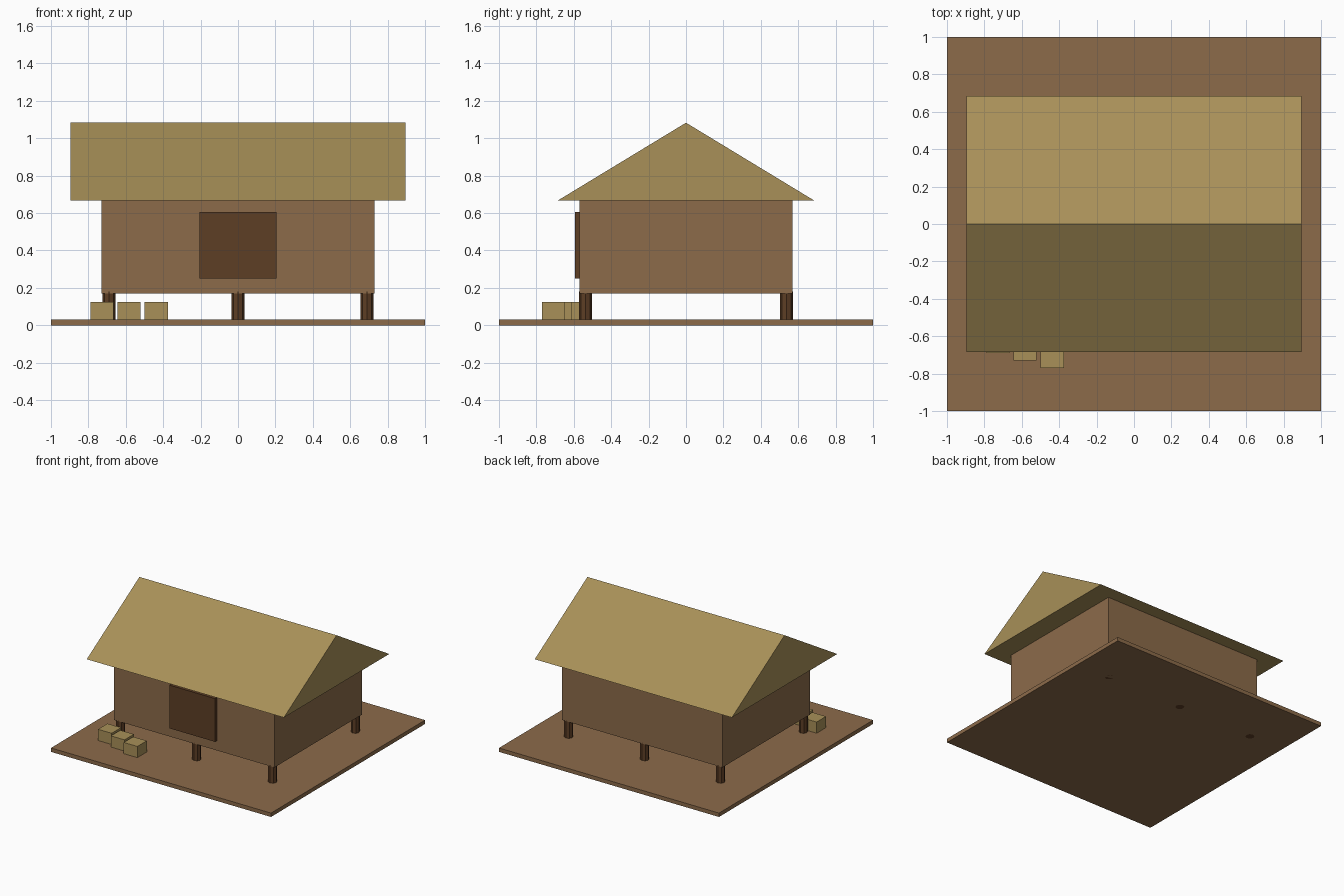
import bpy, bmesh, math

if "Cube" in bpy.data.objects:
    bpy.data.objects.remove(bpy.data.objects["Cube"])


def make_material(name, rgb):
    """Flat colour from 0-255 sRGB values, stored as linear."""
    m = bpy.data.materials.new(name)
    lin = [((c / 255 + 0.055) / 1.055) ** 2.4 for c in rgb]
    m.diffuse_color = (*lin, 1)
    m.use_nodes = True
    m.node_tree.nodes["Principled BSDF"].inputs["Base Color"].default_value = m.diffuse_color
    return m


earth = make_material("earth_brown", (140, 107, 74))
thatch = make_material("straw", (168, 144, 88))
timber = make_material("dark_timber", (93, 62, 37))


def box(name, x, y, z, mat):
    """Box from (low, high) pairs along each axis."""
    bpy.ops.mesh.primitive_cube_add(size=1, location=[sum(p) / 2 for p in (x, y, z)])
    o = bpy.context.object
    o.name = name
    o.scale = [p[1] - p[0] for p in (x, y, z)]
    bpy.ops.object.transform_apply(location=False, rotation=False, scale=True)
    o.data.materials.append(mat)
    return o


# Ground slab, raised house body and front door
box("ground_slab", (-1, 1), (-1, 1), (0, 0.032), earth)
box("house_walls", (-0.73, 0.73), (-0.57, 0.57), (0.17, 0.668), earth)
box("door", (-0.207, 0.207), (-0.594, -0.565), (0.25, 0.605), timber)

# Gabled roof: triangular profile extruded along x
bm = bmesh.new()
profile = [(-0.684, 0.668), (0.684, 0.668), (0, 1.083)]
gable = bm.faces.new([bm.verts.new((-0.896, y, z)) for y, z in profile])
ext = bmesh.ops.extrude_face_region(bm, geom=[gable])
moved = [v for v in ext["geom"] if isinstance(v, bmesh.types.BMVert)]
bmesh.ops.translate(bm, verts=moved, vec=(1.792, 0, 0))
# Keep the solid closed: restore the starting gable if the extrusion removed it
bmesh.ops.holes_fill(bm, edges=[e for e in bm.edges if e.is_boundary], sides=4)
bmesh.ops.recalc_face_normals(bm, faces=bm.faces)
mesh = bpy.data.meshes.new("roof")
bm.to_mesh(mesh)
bm.free()
mesh.materials.append(thatch)
bpy.context.collection.objects.link(bpy.data.objects.new("roof", mesh))

# Stilts: three along the front and three along the back
for row, y in (("front", -0.537), ("back", 0.537)):
    for side, x in (("left", -0.69), ("middle", 0), ("right", 0.69)):
        bpy.ops.mesh.primitive_cylinder_add(vertices=8, radius=0.034, depth=0.18,
                                            location=(x, y, 0.09))
        o = bpy.context.object
        o.name = f"{row}_{side}_stilt"
        o.data.materials.append(timber)

# Straw bales in a staggered row beside the door
for i in range(3):
    x, y = -0.727 + 0.145 * i, -0.63 - 0.04 * i
    box(f"straw_bale_{i + 1}", (x - 0.062, x + 0.062), (y - 0.061, y + 0.061),
        (0.002, 0.124), thatch)
